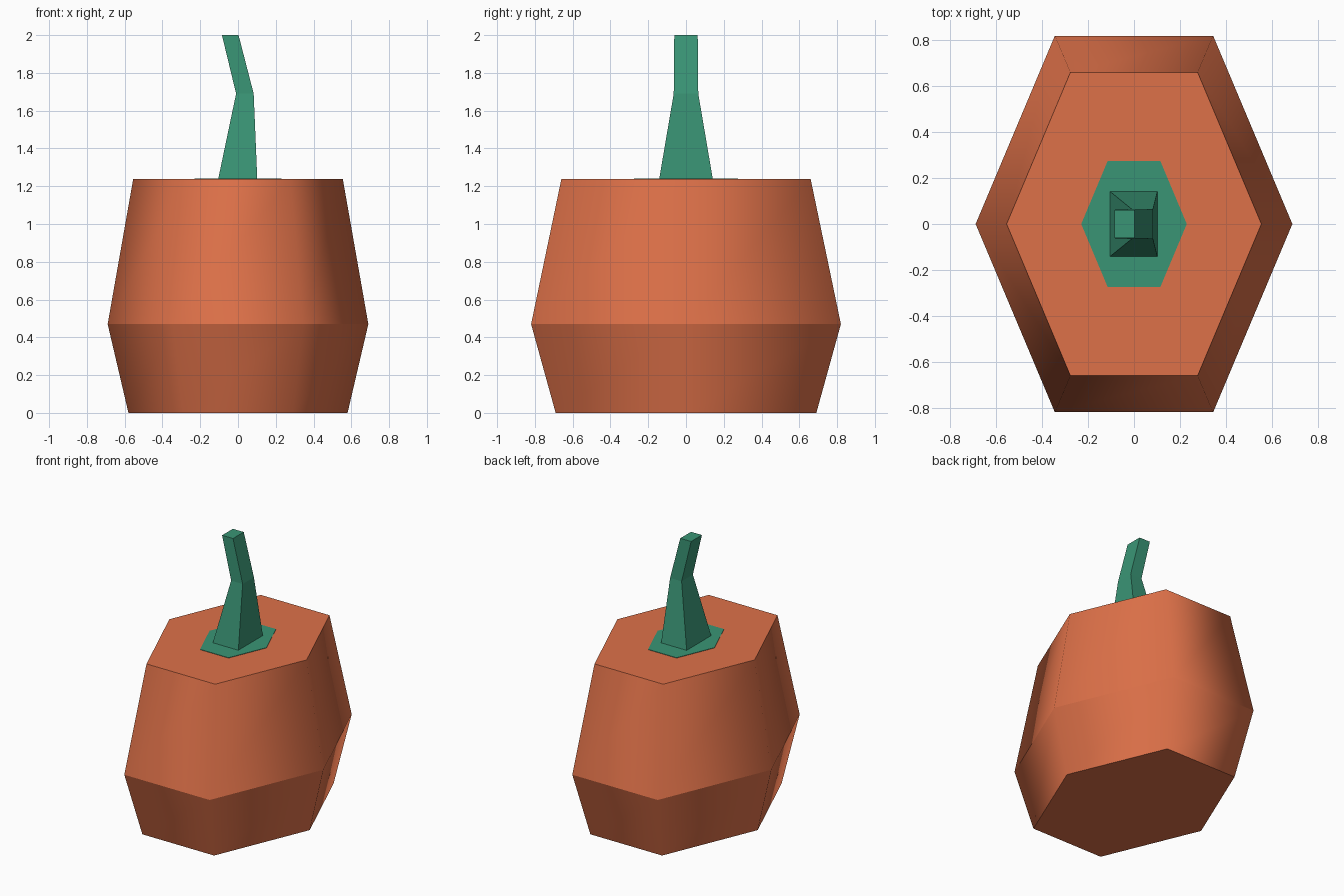
import bpy, bmesh

if "Cube" in bpy.data.objects:
    bpy.data.objects.remove(bpy.data.objects["Cube"])


def material(name, rgb):
    m = bpy.data.materials.new(name)
    m.diffuse_color = (*rgb, 1)
    m.use_nodes = True
    m.node_tree.nodes["Principled BSDF"].inputs["Base Color"].default_value = m.diffuse_color
    return m


orange = material("pumpkin orange", (0.73, 0.165, 0.066))
green = material("stem green", (0.042, 0.30, 0.178))


def hexagon(rx, ry, z):
    """Six-sided ring with points on the x axis."""
    return [(rx, 0, z), (rx / 2, ry, z), (-rx / 2, ry, z),
            (-rx, 0, z), (-rx / 2, -ry, z), (rx / 2, -ry, z)]


def rectangle(x0, x1, ry, z):
    return [(x1, -ry, z), (x1, ry, z), (x0, ry, z), (x0, -ry, z)]


def loft(name, rings, mat, smooth=False):
    """Skin a stack of rings and cap both ends."""
    bm = bmesh.new()
    loops = [[bm.verts.new(p) for p in ring] for ring in rings]
    n = len(loops[0])
    for a, b in zip(loops, loops[1:]):
        for i in range(n):
            j = (i + 1) % n
            f = bm.faces.new((a[i], a[j], b[j], b[i]))
            f.smooth = smooth
    bm.faces.new(loops[0][::-1])
    bm.faces.new(loops[-1])
    # Horizontal ring edges stay crisp, sides blend around the body
    for e in bm.edges:
        if abs(e.verts[0].co.z - e.verts[1].co.z) < 1e-5:
            e.smooth = False
    bmesh.ops.recalc_face_normals(bm, faces=bm.faces)
    mesh = bpy.data.meshes.new(name)
    bm.to_mesh(mesh)
    bm.free()
    mesh.materials.append(mat)
    ob = bpy.data.objects.new(name, mesh)
    bpy.context.collection.objects.link(ob)
    return ob


# Pumpkin body
loft("pumpkin_body", [hexagon(0.58, 0.69, 0), hexagon(0.69, 0.82, 0.47),
                      hexagon(0.555, 0.66, 1.237)], orange, smooth=True)

# Green patch around the stem
loft("stem_patch", [hexagon(0.23, 0.274, 1.236), hexagon(0.23, 0.274, 1.24)], green)

# Bent stem
loft("stem", [rectangle(-0.105, 0.102, 0.142, 1.237),
              rectangle(-0.01, 0.083, 0.065, 1.69),
              rectangle(-0.085, 0.003, 0.062, 2.0)], green)
